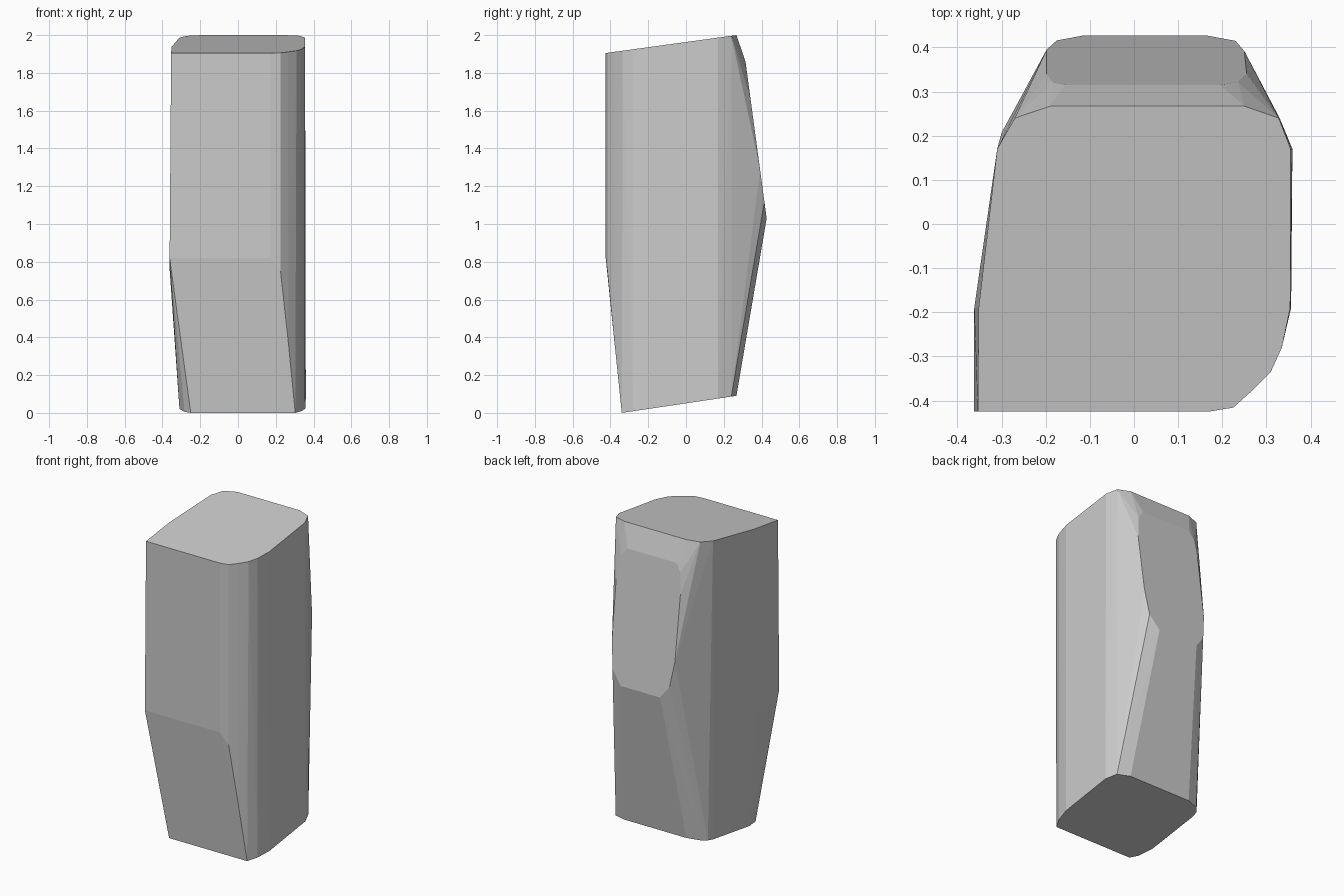
import bpy, bmesh
from math import radians

if "Cube" in bpy.data.objects:
    bpy.data.objects.remove(bpy.data.objects["Cube"])

# Outlines as (x, y), each lying on a tilted end plane
top = [(-.354, -.425), (-.352, -.19), (-.31, .17), (-.27, .24), (-.19, .267),
       (.25, .267), (.328, .24), (.355, .17), (.354, -.19), (.335, -.28),
       (.31, -.335), (.265, -.38), (.225, -.416), (.17, -.425)]
bottom = [(-.25, -.34), (-.283, -.3), (-.31, -.2), (-.31, .165), (-.30, .207),
          (-.27, .24), (-.19, .267), (.25, .267), (.33, .24), (.359, .17),
          (.356, -.19), (.335, -.28), (.303, -.34)]
# Raised flat pad on the back, rounded rectangle
pad = [(-.198, .34), (-.185, .322), (-.155, .315), (.195, .315), (.235, .322),
       (.255, .342), (.25, .392), (.23, .415), (.165, .427), (-.115, .427),
       (-.175, .416), (-.198, .395)]
# Break line where the front starts to taper
middle = [(-.362, -.425, .82), (-.362, -.19, .76), (.17, -.425, .82),
          (.225, -.416, .75), (.265, -.38, .386)]

points = [(x, y, 1.905 + (y + .425) * .1373) for x, y in top]
points += [(x, y, (y + .34) * .149) for x, y in bottom]
points += [(x, y, 1.03 + (.427 - y) * 7.41) for x, y in pad]
points += middle

# Faceted body wrapped around the outlines
bm = bmesh.new()
for p in points:
    bm.verts.new(p)
hull = bmesh.ops.convex_hull(bm, input=bm.verts)
loose = [v for v in bm.verts if not v.link_faces]
bmesh.ops.delete(bm, geom=loose, context='VERTS')
bmesh.ops.dissolve_limit(bm, angle_limit=radians(.5), verts=bm.verts, edges=bm.edges)
bmesh.ops.recalc_face_normals(bm, faces=bm.faces)

mesh = bpy.data.meshes.new("faceted_block")
bm.to_mesh(mesh)
bm.free()
body = bpy.data.objects.new("faceted_block", mesh)
bpy.context.collection.objects.link(body)
